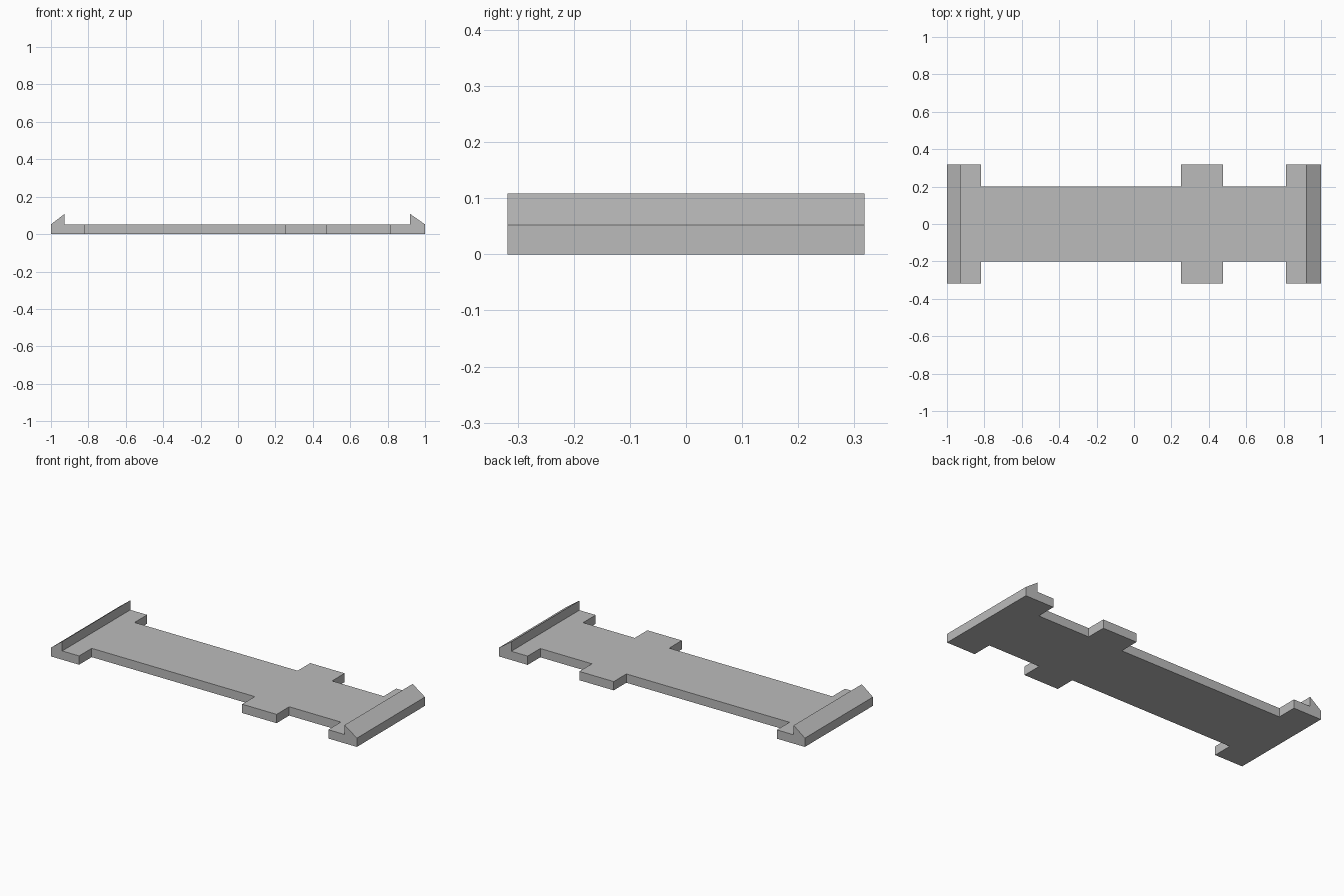
import bpy
import bmesh
from mathutils import Vector

cube = bpy.data.objects.get("Cube")
if cube:
    bpy.data.objects.remove(cube, do_unlink=True)

grey = bpy.data.materials.new("plain_grey")
grey.use_nodes = True
colour = (0.5, 0.5, 0.5, 1)
grey.diffuse_color = colour
grey.node_tree.nodes["Principled BSDF"].inputs["Base Color"].default_value = colour


def prism(name, points, direction):
    """Extrude a closed outline into a solid."""
    bm = bmesh.new()
    face = bm.faces.new([bm.verts.new(p) for p in points])
    grown = bmesh.ops.extrude_face_region(bm, geom=[face])
    verts = [v for v in grown["geom"] if isinstance(v, bmesh.types.BMVert)]
    bmesh.ops.translate(bm, verts=verts, vec=Vector(direction))
    bmesh.ops.recalc_face_normals(bm, faces=bm.faces)
    mesh = bpy.data.meshes.new(name)
    bm.to_mesh(mesh)
    bm.free()
    mesh.materials.append(grey)
    obj = bpy.data.objects.new(name, mesh)
    bpy.context.collection.objects.link(obj)
    return obj


# Side profile: thin deck with a sloped lip at each end
top, peak = 0.052, 0.108
profile = [(-1, 0), (1, 0), (1, top), (0.92, peak), (0.92, top),
           (-0.927, top), (-0.927, peak), (-1, top)]
deck = prism("deck_plate", [(x, -0.5, z) for x, z in profile], (0, 1, 0))

# Plan outline: narrow body with wide ends and a pair of side tabs
body, wide = 0.2, 0.318
edge = [(-1.1, wide), (-0.817, wide), (-0.817, body), (0.25, body),
        (0.25, wide), (0.475, wide), (0.475, body), (0.813, body),
        (0.813, wide), (1.1, wide)]
outline = edge + [(x, -y) for x, y in reversed(edge)]
cutter = prism("outline_cutter", [(x, y, -0.2) for x, y in outline], (0, 0, 0.6))
cutter.hide_render = True

# Trim the deck to the plan outline
trim = deck.modifiers.new("trim", 'BOOLEAN')
trim.operation = 'INTERSECT'
trim.solver = 'EXACT'
trim.object = cutter
bpy.context.view_layer.objects.active = deck
deck.select_set(True)
bpy.ops.object.modifier_apply(modifier=trim.name)
bpy.data.objects.remove(cutter, do_unlink=True)
